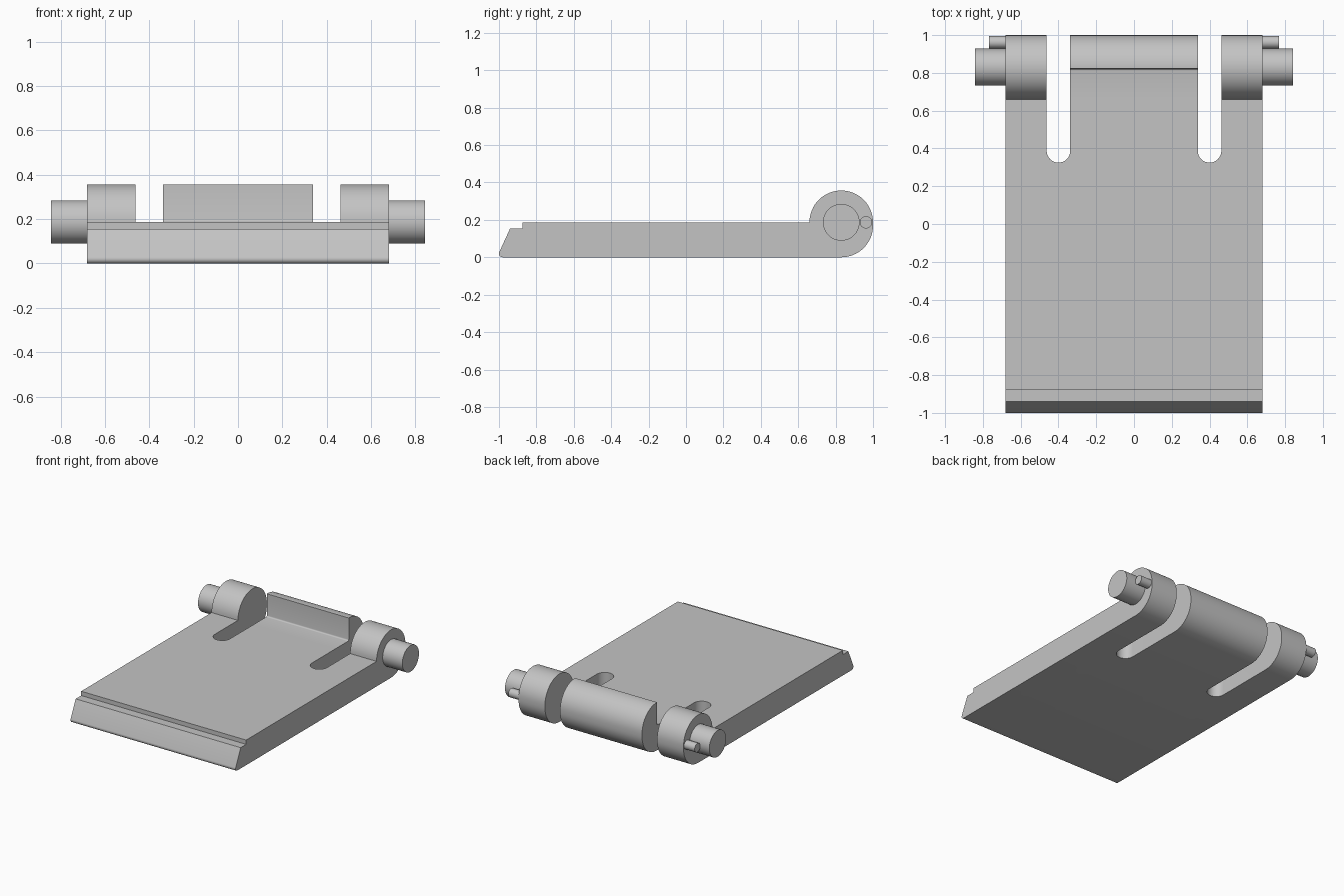
import bpy, bmesh, math
from mathutils import Vector

old = bpy.data.objects.get("Cube")
if old:
    bpy.data.objects.remove(old, do_unlink=True)

grey = bpy.data.materials.new("plain grey")
grey.use_nodes = True
colour = (0.55, 0.55, 0.55, 1)
grey.diffuse_color = colour
grey.node_tree.nodes["Principled BSDF"].inputs["Base Color"].default_value = colour

HALF_WIDTH = 0.68
TOP = 0.187                    # plate thickness and hinge axis height
AXIS_Y, BARREL_R = 0.83, 0.17
SLOT_X, SLOT_R = 0.4, 0.0625


def arc(cy, cz, r, start, end, steps):
    """Points on an arc, angles in degrees."""
    angles = [math.radians(start + (end - start) * i / steps) for i in range(steps + 1)]
    return [(cy + r * math.cos(a), cz + r * math.sin(a)) for a in angles]


def prism(name, outline, low, high, axis="x"):
    """Extrude a (y, z) outline along x, or an (x, y) outline along z."""
    bm = bmesh.new()
    place = (lambda p: (low, *p)) if axis == "x" else (lambda p: (*p, low))
    face = bm.faces.new([bm.verts.new(place(p)) for p in outline])
    result = bmesh.ops.extrude_face_region(bm, geom=[face])
    move = Vector((high - low, 0, 0)) if axis == "x" else Vector((0, 0, high - low))
    moved = [g for g in result["geom"] if isinstance(g, bmesh.types.BMVert)]
    bmesh.ops.translate(bm, verts=moved, vec=move)
    bmesh.ops.recalc_face_normals(bm, faces=bm.faces)
    mesh = bpy.data.meshes.new(name)
    bm.to_mesh(mesh)
    bm.free()
    mesh.materials.append(grey)
    obj = bpy.data.objects.new(name, mesh)
    bpy.context.collection.objects.link(obj)
    return obj


def smooth(obj):
    bpy.ops.object.select_all(action="DESELECT")
    obj.select_set(True)
    bpy.context.view_layer.objects.active = obj
    bpy.ops.object.shade_smooth_by_angle(angle=math.radians(30))


def cut(obj, cutter):
    mod = obj.modifiers.new("cut", "BOOLEAN")
    mod.operation = "DIFFERENCE"
    mod.solver = "EXACT"
    mod.object = cutter
    bpy.context.view_layer.objects.active = obj
    bpy.ops.object.modifier_apply(modifier=mod.name)
    bpy.data.objects.remove(cutter, do_unlink=True)


# Hinged panel: stepped, sloping front lip and round barrel at the back
profile = [(-0.875, TOP), (-0.875, 0.155), (-0.94, 0.155)]
profile += arc(-0.98, 0.02, 0.02, 156, 270, 6)
profile += arc(AXIS_Y, BARREL_R, BARREL_R, -90, 0, 16)
profile += arc(AXIS_Y, TOP, BARREL_R, 0, 180, 32)
panel = prism("hinged_panel", profile, -HALF_WIDTH, HALF_WIDTH)

# Pocket in front of the middle barrel, with a small fillet at its foot
wall = 0.822
pocket = [(0.6, TOP)] + arc(wall - 0.01, TOP + 0.01, 0.01, -90, 0, 4)
pocket += [(wall, 0.5), (0.6, 0.5)]
cut(panel, prism("pocket_cutter", pocket, -SLOT_X, SLOT_X))

# Round-ended slots between the barrel sections
for side in (-1, 1):
    slot = arc(side * SLOT_X, 0.325 + SLOT_R, SLOT_R, 180, 360, 16)
    slot += [(side * SLOT_X + SLOT_R, 1.2), (side * SLOT_X - SLOT_R, 1.2)]
    cut(panel, prism("slot_cutter", slot, -0.2, 0.6, "z"))
smooth(panel)

# Hinge pegs and small locating pins on both sides
for side, word in ((-1, "right"), (1, "left")):
    for name, y, r, end, n in (("hinge_peg", AXIS_Y, 0.098, 0.842, 48),
                               ("locating_pin", 0.962, 0.033, 0.768, 24)):
        circle = arc(y, TOP, r, 0, 360, n)[:-1]
        low, high = sorted((side * (HALF_WIDTH - 0.01), side * end))
        smooth(prism(word + "_" + name, circle, low, high))
